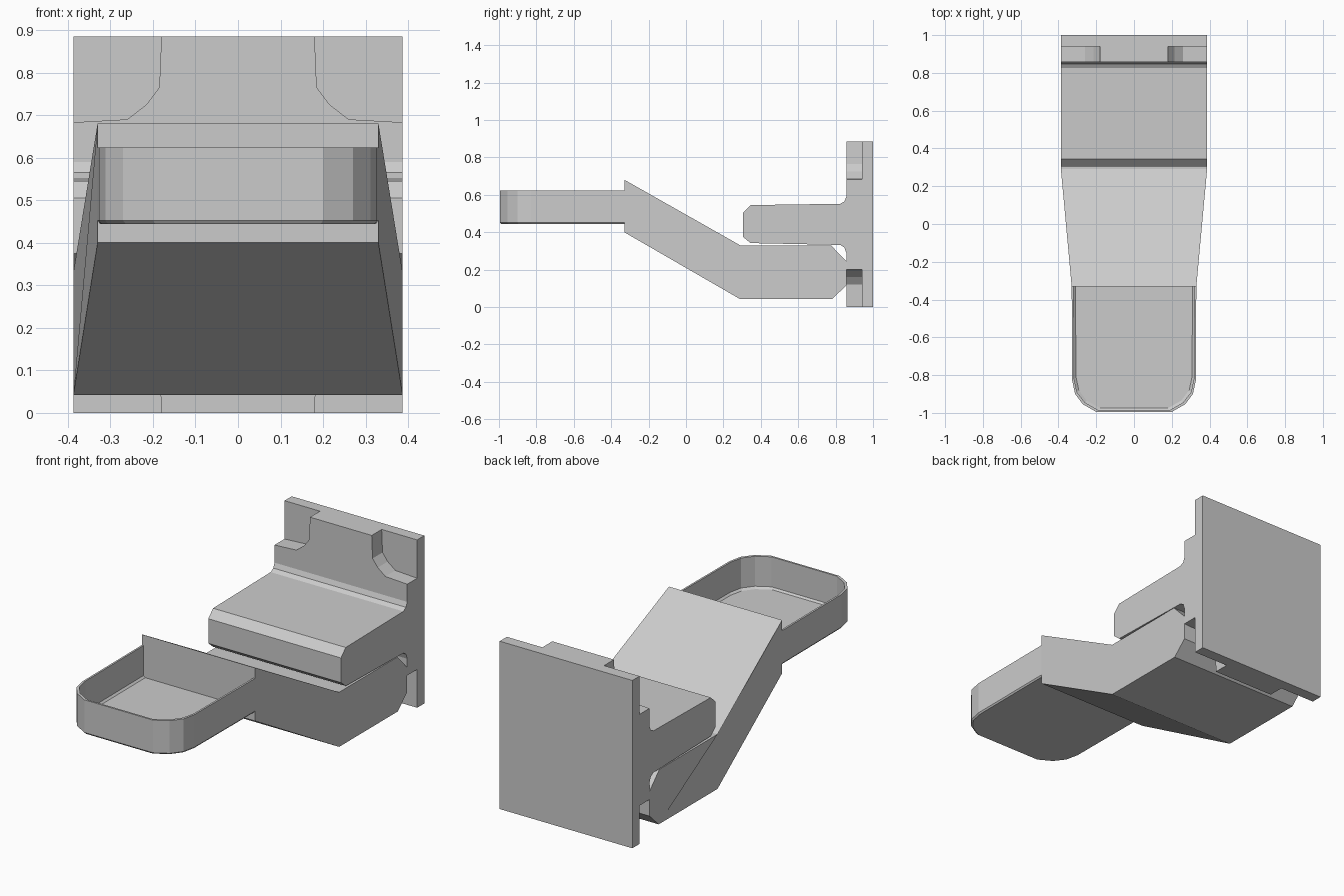
import bpy, bmesh

if "Cube" in bpy.data.objects:
    bpy.data.objects.remove(bpy.data.objects["Cube"])

W = 0.387          # half width of the wall plate


def finish(name, bm):
    bmesh.ops.recalc_face_normals(bm, faces=bm.faces)
    mesh = bpy.data.meshes.new(name)
    bm.to_mesh(mesh)
    bm.free()
    obj = bpy.data.objects.new(name, mesh)
    bpy.context.collection.objects.link(obj)
    return obj


def loft(name, rings):
    """Join matching closed rings and cap the first and last."""
    bm = bmesh.new()
    loops = [[bm.verts.new(p) for p in ring] for ring in rings]
    n = len(loops[0])
    for a, b in zip(loops, loops[1:]):
        for i in range(n):
            j = (i + 1) % n
            bm.faces.new((a[i], a[j], b[j], b[i]))
    bm.faces.new(loops[0])
    bm.faces.new(loops[-1])
    return finish(name, bm)


def side_profile(name, pts, width):
    """Extrude a (y, z) profile across x; width(y) gives the half width."""
    return loft(name, [[(s * width(y), y, z) for y, z in pts] for s in (-1, 1)])


# Wall plate: thin full-size back sheet
side_profile("wall_plate", [(0.94, 0), (1, 0), (1, 0.885), (0.94, 0.885)], lambda y: W)

# Plate front layer: narrow tongues top and bottom flaring to the full-width centre
quarter = [(0.18, 0.885), (0.185, 0.765), (0.215, 0.725), (0.26, 0.69), (W, 0.683)]
right = quarter + [(x, 0.885 - z) for x, z in reversed(quarter)]
outline = right + [(-x, z) for x, z in reversed(right)]
loft("plate_front_layer", [[(x, y, z) for x, z in outline] for y in (0.857, 0.945)])

# Upper block with bevelled nose and fillets into the plate
side_profile("upper_block", [
    (0.865, 0.595), (0.857, 0.59), (0.847, 0.565), (0.825, 0.552),
    (0.345, 0.545), (0.305, 0.505), (0.305, 0.375), (0.345, 0.342),
    (0.825, 0.332), (0.847, 0.318), (0.857, 0.29), (0.865, 0.285)], lambda y: W)


# Cranked arm, tapering toward the tray
def arm_width(y):
    return W - 0.057 * min(1, max(0, (0.29 - y) / 0.62))


side_profile("cranked_arm", [
    (-0.33, 0.40), (0.29, 0.042), (0.78, 0.042), (0.857, 0.115), (0.857, 0.245),
    (0.775, 0.33), (0.29, 0.33), (-0.32, 0.675), (-0.33, 0.68)], arm_width)


# Open tray: outer wall up, over the rim and down to the inner floor
def tray_ring(z, inset):
    half = [(0.33, -0.325), (0.327, -0.83), (0.312, -0.90), (0.27, -0.955), (0.2, -0.995)]
    half = [(x - inset, y if i == 0 else y + inset) for i, (x, y) in enumerate(half)]
    pts = half + [(-x, y) for x, y in reversed(half)]
    return [(x, y, z) for x, y in pts]


loft("tray", [tray_ring(0.444, 0.006), tray_ring(0.452, 0), tray_ring(0.624, 0),
              tray_ring(0.624, 0.01), tray_ring(0.466, 0.01), tray_ring(0.457, 0.02)])
